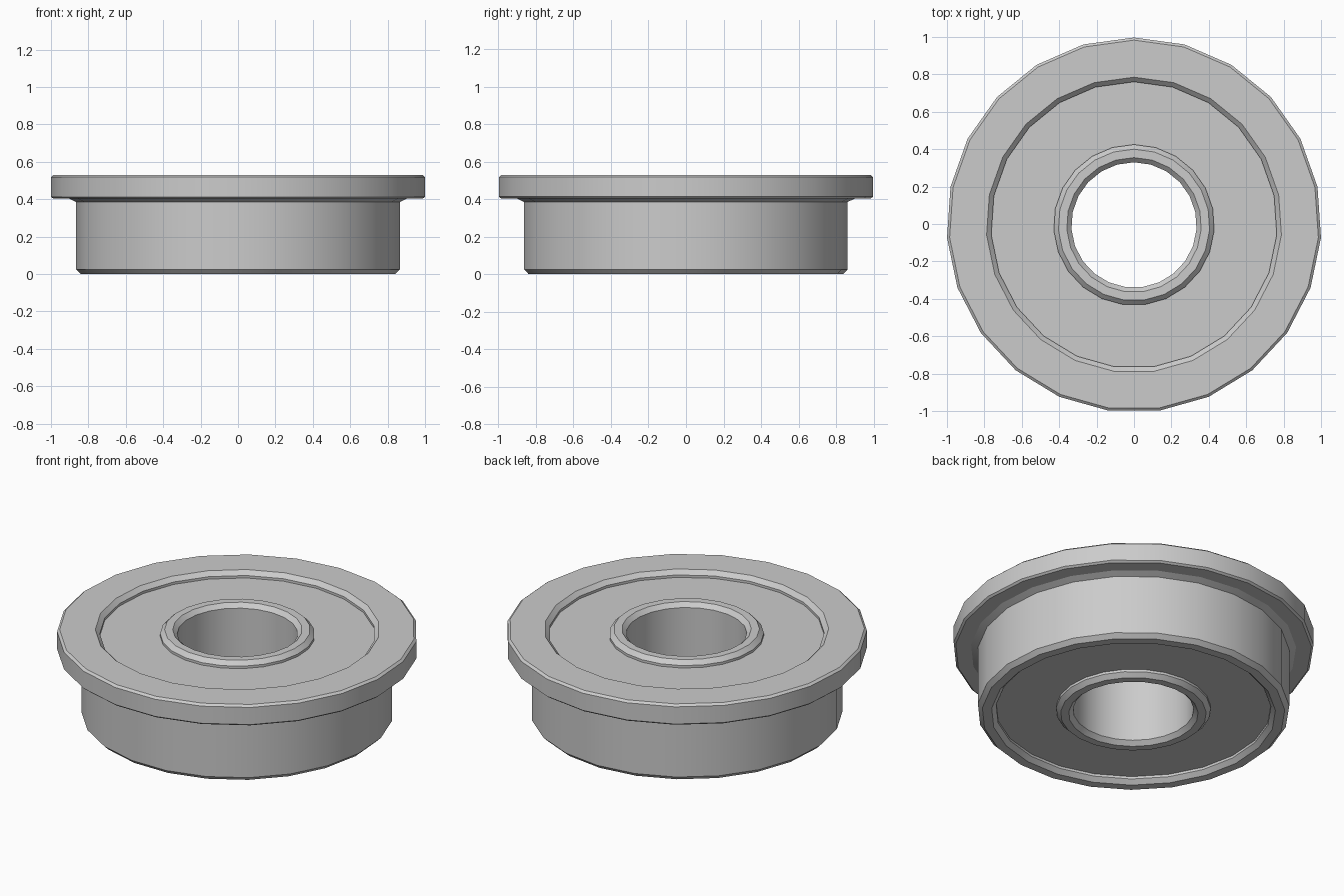
import bpy
import bmesh
from math import sin, cos, pi, radians

if "Cube" in bpy.data.objects:
    bpy.data.objects.remove(bpy.data.objects["Cube"], do_unlink=True)

SIDES = 23
HEIGHT = 0.53
CHAMFER = 0.025
SHIFT_Y = -0.005

steel = bpy.data.materials.new("steel_grey")
steel.use_nodes = True
colour = (0.6, 0.6, 0.6, 1)
steel.diffuse_color = colour
steel.node_tree.nodes["Principled BSDF"].inputs["Base Color"].default_value = colour


def lathe(name, profile):
    """Spin a closed (radius, height) profile around z, first corner at the back."""
    bm = bmesh.new()
    rings = []
    for i in range(SIDES):
        a = 2 * pi * i / SIDES
        rings.append([bm.verts.new((r * sin(a), r * cos(a) + SHIFT_Y, z))
                      for r, z in profile])
    count = len(profile)
    for i in range(SIDES):
        here, there = rings[i], rings[(i + 1) % SIDES]
        for j in range(count):
            k = (j + 1) % count
            bm.faces.new((here[j], here[k], there[k], there[j]))
    bmesh.ops.recalc_face_normals(bm, faces=bm.faces)
    mesh = bpy.data.meshes.new(name)
    bm.to_mesh(mesh)
    bm.free()
    mesh.materials.append(steel)
    obj = bpy.data.objects.new(name, mesh)
    bpy.context.collection.objects.link(obj)
    bpy.ops.object.select_all(action='DESELECT')
    obj.select_set(True)
    bpy.context.view_layer.objects.active = obj
    bpy.ops.object.shade_smooth_by_angle(angle=radians(18))
    return obj


# Outer race: chamfered body, fillet under the flange, flange, chamfered bore
lathe("outer_race", [
    (0.79, 0), (0.842, 0), (0.867, CHAMFER),
    (0.867, 0.385), (0.905, 0.403),
    (0.99, 0.403), (1.002, 0.413),
    (1.002, HEIGHT - 0.012), (0.988, HEIGHT),
    (0.79, HEIGHT), (0.765, HEIGHT - CHAMFER), (0.765, CHAMFER),
])

# Inner race: all four rims chamfered
lathe("inner_race", [
    (0.36, 0), (0.405, 0), (0.43, CHAMFER),
    (0.43, HEIGHT - CHAMFER), (0.405, HEIGHT),
    (0.36, HEIGHT), (0.335, HEIGHT - CHAMFER), (0.335, CHAMFER),
])

# Recessed shields, let into both races
for name, low in (("bottom_shield", 0.04), ("top_shield", HEIGHT - 0.07)):
    high = low + 0.03
    lathe(name, [(0.4, low), (0.8, low), (0.8, high), (0.4, high)])
